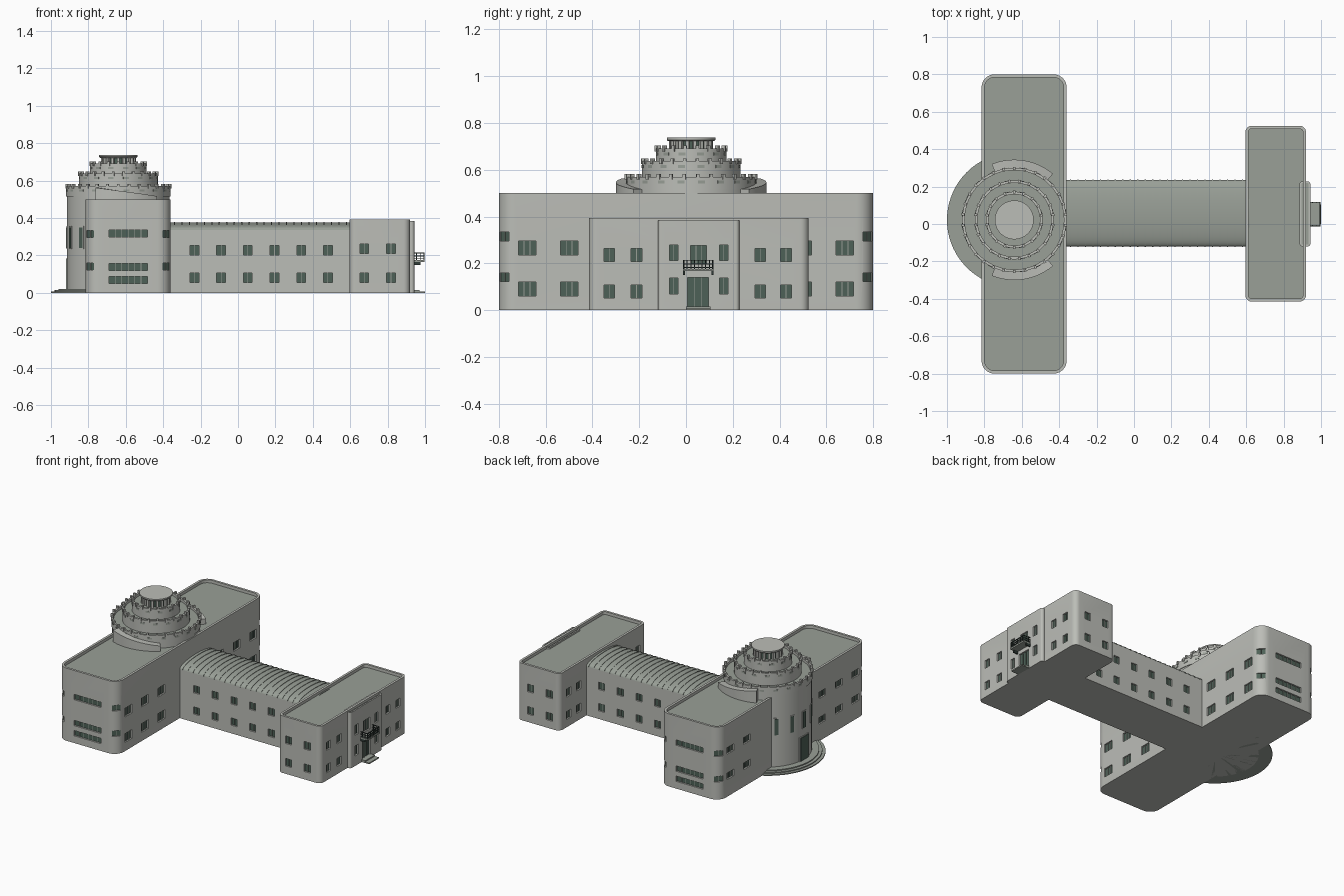
import bpy, bmesh, math
from mathutils import Matrix, Vector

if "Cube" in bpy.data.objects:
    bpy.data.objects.remove(bpy.data.objects["Cube"], do_unlink=True)


def material(name, rgb):
    m = bpy.data.materials.new(name)
    m.use_nodes = True
    m.diffuse_color = (*rgb, 1)
    m.node_tree.nodes["Principled BSDF"].inputs["Base Color"].default_value = (*rgb, 1)
    return m


WALL = material("pale stone", (0.50, 0.51, 0.475))
ROOF = material("grey green roof", (0.32, 0.35, 0.31))
GLASS = material("dark green glass", (0.075, 0.12, 0.095))
METAL = material("dark metal", (0.03, 0.045, 0.04))
made = []


def finish(bm, name, *mats):
    bmesh.ops.recalc_face_normals(bm, faces=bm.faces[:])
    mesh = bpy.data.meshes.new(name)
    bm.to_mesh(mesh)
    bm.free()
    for m in mats:
        mesh.materials.append(m)
    ob = bpy.data.objects.new(name, mesh)
    bpy.context.collection.objects.link(ob)
    made.append(ob)
    return ob


def add_box(bm, centre, size, angle=0):
    mat = Matrix.Translation(centre) @ Matrix.Rotation(angle, 4, "Z") @ Matrix.Diagonal((*size, 1))
    bmesh.ops.create_cube(bm, size=1, matrix=mat)


def span_box(bm, x0, x1, y0, y1, z0, z1):
    add_box(bm, ((x0 + x1) / 2, (y0 + y1) / 2, (z0 + z1) / 2), (x1 - x0, y1 - y0, z1 - z0))


def block(name, x0, x1, y0, y1, height, radius, rim=0.016, drop=0.02):
    """Round-cornered building with a recessed roof behind a parapet."""
    bm = bmesh.new()
    ring = []
    corners = [(x1 - radius, y1 - radius), (x0 + radius, y1 - radius),
               (x0 + radius, y0 + radius), (x1 - radius, y0 + radius)]
    for q, (cx, cy) in enumerate(corners):
        for i in range(9):
            a = (q + i / 8) * math.pi / 2
            ring.append(bm.verts.new((cx + radius * math.cos(a), cy + radius * math.sin(a), 0)))
    base = bm.faces.new(ring)
    top = bmesh.ops.extrude_face_region(bm, geom=[base])["geom"]
    bmesh.ops.translate(bm, vec=(0, 0, height), verts=[v for v in top if isinstance(v, bmesh.types.BMVert)])
    bmesh.ops.recalc_face_normals(bm, faces=bm.faces[:])
    lid = max(bm.faces, key=lambda f: f.calc_center_median().z)
    bmesh.ops.inset_region(bm, faces=[lid], thickness=rim)
    inner = bmesh.ops.extrude_discrete_faces(bm, faces=[lid])["faces"][0]
    bmesh.ops.translate(bm, vec=(0, 0, -drop), verts=inner.verts[:])
    inner.material_index = 1
    return finish(bm, name, WALL, ROOF)


def punch(wall, name, windows):
    """Cut recesses at (x, y, z, width, height, facing) and fit panes and bars."""
    cut, pane, bars = bmesh.new(), bmesh.new(), bmesh.new()
    for x, y, z, w, h, deg in windows:
        a = math.radians(deg)
        n = Vector((math.cos(a), math.sin(a), 0))
        p = Vector((x, y, z))
        add_box(cut, p, (0.028, w, h), a)
        add_box(pane, p - n * 0.013, (0.004, w, h), a)
        count = max(1, round(w / 0.045))
        side = Vector((-n.y, n.x, 0))
        for i in range(count):
            add_box(bars, p - n * 0.009 + side * w * ((i + 1) / (count + 1) - 0.5), (0.005, 0.003, h), a)
    cutter = finish(cut, name + "_cutter", WALL)
    cutter.hide_render = True
    mod = wall.modifiers.new("window recesses", "BOOLEAN")
    mod.operation, mod.solver, mod.object = "DIFFERENCE", "EXACT", cutter
    bpy.context.view_layer.update()
    deps = bpy.context.evaluated_depsgraph_get()
    mesh = bpy.data.meshes.new_from_object(wall.evaluated_get(deps))
    wall.modifiers.clear()
    wall.data = mesh
    made.remove(cutter)
    bpy.data.objects.remove(cutter, do_unlink=True)
    finish(pane, name + "_glass", GLASS)
    finish(bars, name + "_bars", ROOF)


# Main west block: side windows, end strips and corner windows
west = block("west_block", -0.815, -0.36, -0.8, 0.8, 0.5, 0.07)
wins = []
for s in (-1, 1):
    for y in (0.68, 0.5, 0.32):
        for z in (0.265, 0.09):
            wins.append((-0.36, s * y, z, 0.075, 0.06, 0))
        if y > 0.4 or s < 0:
            for z in (0.315, 0.14):
                wins.append((-0.815, s * y, z, 0.075, 0.045, 180))
    for z in (0.317, 0.138, 0.068):
        wins.append((-0.587, s * 0.8, z, 0.205, 0.037, s * 90))
    for z in (0.315, 0.14):
        wins.append((-0.38, s * 0.78, z, 0.055, 0.038, s * 45))
        wins.append((-0.795, s * 0.78, z, 0.055, 0.038, s * 135))
punch(west, "west_windows", wins)

# East block
east = block("east_block", 0.595, 0.92, -0.415, 0.525, 0.393, 0.035)
wins = []
for z in (0.235, 0.08):
    for x in (0.675, 0.818):
        wins += [(x, -0.415, z, 0.047, 0.052, -90), (x, 0.525, z, 0.047, 0.052, 90)]
    for y in (-0.328, -0.212, 0.318, 0.428):
        wins += [(0.92, y, z, 0.046, 0.055, 0), (0.595, y, z, 0.046, 0.055, 180)]
punch(east, "east_windows", wins)

# Entrance bay with door, balcony door and side lights
bay = block("entrance_bay", 0.885, 0.943, -0.12, 0.228, 0.384, 0.015, 0.01, 0.008)
wins = [(0.943, y, z, 0.036, 0.068, 0) for y in (-0.053, 0.162) for z in (0.245, 0.103)]
wins += [(0.943, 0.052, 0.072, 0.09, 0.136, 0), (0.943, 0.054, 0.235, 0.068, 0.08, 0)]
punch(bay, "entrance_windows", wins)

# Linking wing with arched ribbed roof
MID, HALF = 0.057, 0.177
bm = bmesh.new()
span_box(bm, -0.4, 0.62, MID - HALF, MID + HALF, 0, 0.337)
link = finish(bm, "linking_wing", WALL)
wins = [(-0.233 + 0.1427 * i, MID + s * HALF, z, 0.047, 0.05, s * 90)
        for i in range(6) for s in (-1, 1) for z in (0.228, 0.081)]
punch(link, "link_windows", wins)


def arch(bm, x0, x1, lift):
    """Barrel-vault slice between two x positions."""
    ring = [(MID + (HALF + lift) * math.sin(t), 0.337 + (0.04 + lift) * math.cos(t))
            for t in [math.pi * (i / 20 - 0.5) for i in range(21)]]
    a = [bm.verts.new((x0, y, z)) for y, z in ring]
    b = [bm.verts.new((x1, y, z)) for y, z in ring]
    bm.faces.new(a)
    bm.faces.new(b)
    for i in range(21):
        j = (i + 1) % 21
        bm.faces.new((a[i], a[j], b[j], b[i]))


bm = bmesh.new()
arch(bm, -0.4, 0.62, 0)
for i in range(24):
    x = -0.34 + i * 0.04
    arch(bm, x - 0.003, x + 0.003, 0.003)
finish(bm, "vaulted_roof", ROOF)

# Round tower
CX, CY = -0.64, 0.022


def lathe(name, profile, rim=None, mats=(WALL, ROOF), clip=None):
    bm = bmesh.new()
    verts = [bm.verts.new((CX + r, CY, z)) for r, z in profile]
    edges = [bm.edges.new(p) for p in zip(verts, verts[1:])]
    bmesh.ops.spin(bm, geom=verts + edges, cent=(CX, CY, 0), axis=(0, 0, 1),
                   angle=math.tau, steps=72)
    bmesh.ops.remove_doubles(bm, verts=bm.verts[:], dist=0.0002)
    if clip is not None:
        bmesh.ops.bisect_plane(bm, geom=bm.verts[:] + bm.edges[:] + bm.faces[:],
                               plane_co=(clip, 0, 0), plane_no=(1, 0, 0), clear_outer=True)
    bmesh.ops.recalc_face_normals(bm, faces=bm.faces[:])
    for f in bm.faces:
        c = f.calc_center_median()
        if rim and abs(f.normal.z) > 0.9 and math.hypot(c.x - CX, c.y - CY) < rim and c.z > 0.1:
            f.material_index = 1
    return finish(bm, name, *mats)


def ring_of(bm, count, radius, z, size):
    for i in range(count):
        a = math.tau * (i + 0.5) / count
        add_box(bm, (CX + radius * math.cos(a), CY + radius * math.sin(a), z), size, a)


lathe("tower_body", [(0, 0), (0.275, 0), (0.275, 0.53), (0, 0.53)])
lathe("tower_steps", [(0, 0), (0.36, 0), (0.36, 0.007), (0.34, 0.007), (0.34, 0.014),
                      (0.32, 0.014), (0.32, 0.021), (0, 0.021)], mats=(ROOF,), clip=-0.7)
merlons, slots = bmesh.new(), bmesh.new()
for i, (r, z0, z1, n) in enumerate([(0.279, 0.515, 0.57, 30), (0.211, 0.54, 0.637, 24), (0.151, 0.61, 0.691, 18)]):
    lathe(f"tower_tier_{i + 1}", [(0, z0), (r, z0), (r, z1), (r - 0.014, z1), (r - 0.014, z1 - 0.018),
                                  (0, z1 - 0.018)], rim=r - 0.014)
    ring_of(merlons, n, r - 0.003, z1, (0.016, 0.013, 0.024))
    ring_of(slots, n * 2 // 3, r, z1 - 0.023, (0.003, 0.03, 0.012))
finish(merlons, "tower_merlons", WALL)
finish(slots, "tower_slots", ROOF)
lathe("lantern_core", [(0, 0.66), (0.078, 0.66), (0.078, 0.728), (0, 0.728)], mats=(GLASS,))
lathe("lantern_cap", [(0, 0.722), (0.098, 0.722), (0.104, 0.728), (0.104, 0.737), (0, 0.737)])
bm = bmesh.new()
ring_of(bm, 18, 0.084, 0.695, (0.02, 0.014, 0.066))
finish(bm, "lantern_columns", WALL)

# Sloping curved walls flanking the tower
bm = bmesh.new()
for s in (-1, 1):
    rows = []
    for i in range(15):
        t = math.radians(-22 + 62 * i / 14)
        top = 0.562 - 0.045 * i / 14
        rows.append([bm.verts.new((CX + r * math.sin(t), CY + s * r * math.cos(t), z))
                     for r, z in ((0.27, 0.48), (0.322, 0.48), (0.322, top), (0.27, top))])
    for a, b in zip(rows, rows[1:]):
        for k in range(4):
            bm.faces.new((a[k], a[k - 1], b[k - 1], b[k]))
    bm.faces.new(rows[0])
    bm.faces.new(rows[-1])
finish(bm, "flanking_walls", WALL)

# Tower slit windows and door
glass, frame = bmesh.new(), bmesh.new()
for deg, z, w, h in [(d, 0.295, 0.026, 0.11) for d in (-44, -22, 0, 22, 44)] + [(0, 0.1, 0.085, 0.16)]:
    a = math.pi + math.radians(deg)
    at = lambda r: (CX + r * math.cos(a), CY + r * math.sin(a), z)
    add_box(frame, at(0.274), (0.008, w + 0.012, h + 0.012), a)
    add_box(glass, at(0.276), (0.008, w, h), a)
finish(glass, "tower_glass", GLASS)
finish(frame, "tower_window_frames", WALL)

# Balcony and entrance steps
bm = bmesh.new()
span_box(bm, 0.93, 0.998, -0.013, 0.118, 0.166, 0.176)
span_box(bm, 0.93, 0.97, 0.0, 0.105, 0, 0.016)
span_box(bm, 0.93, 1.0, 0.0, 0.105, 0, 0.008)
finish(bm, "balcony_slab_and_steps", ROOF)
bm = bmesh.new()
for z in (0.182, 0.197, 0.213):
    span_box(bm, 0.992, 0.997, -0.013, 0.118, z - 0.002, z + 0.002)
    for y in (-0.011, 0.116):
        span_box(bm, 0.943, 0.997, y - 0.002, y + 0.002, z - 0.002, z + 0.002)
for i in range(9):
    add_box(bm, (0.9945, -0.011 + 0.127 * i / 8, 0.195), (0.005, 0.004, 0.04))
for y in (-0.008, 0.113):
    for x in (0.955, 0.975):
        add_box(bm, (x, y, 0.195), (0.004, 0.004, 0.04))
    span_box(bm, 0.94, 0.975, y - 0.004, y + 0.004, 0.15, 0.166)
finish(bm, "balcony_railing", METAL)

# Smooth curved surfaces, keep edges sharp
for ob in made:
    ob.select_set(True)
bpy.context.view_layer.objects.active = made[0]
bpy.ops.object.shade_smooth_by_angle(angle=math.radians(30))
